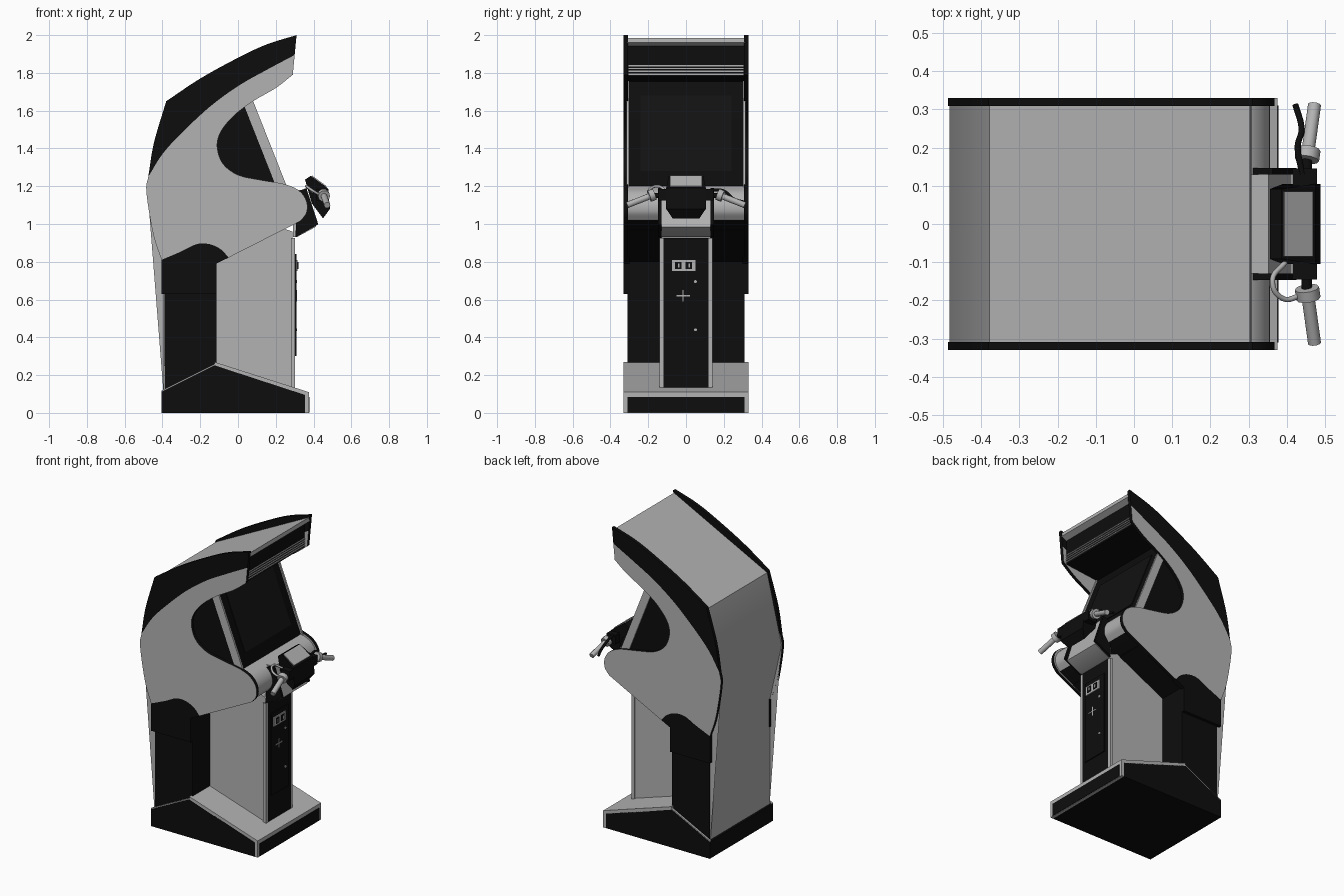
import bpy
import bmesh
from mathutils import Vector

if "Cube" in bpy.data.objects:
    bpy.data.objects.remove(bpy.data.objects["Cube"])


def material(name, value):
    mat = bpy.data.materials.new(name)
    colour = (value, value, value, 1)
    mat.use_nodes = True
    mat.diffuse_color = colour
    mat.node_tree.nodes["Principled BSDF"].inputs["Base Color"].default_value = colour
    return mat


GREY = material("light_grey", 0.45)
BLACK = material("black", 0.004)
GLASS = material("dark_glass", 0.006)


def spline(points, steps=6):
    """Smooth curve through the points, in the x-z plane."""
    pts = [Vector(p) for p in points]
    pts = [2 * pts[0] - pts[1]] + pts + [2 * pts[-1] - pts[-2]]
    out = []
    for a, b, c, d in zip(pts, pts[1:], pts[2:], pts[3:]):
        for i in range(steps):
            t = i / steps
            out.append(b + (c - a) * t / 2 + (2 * a - 5 * b + 4 * c - d) * t * t / 2
                       + (3 * b - a - 3 * c + d) * t ** 3 / 2)
    return [tuple(p) for p in out] + [tuple(points[-1])]


def prism(name, profile, y0, y1, mat, second=None, rule=None):
    """Extrude an x-z profile along y; faces passing the rule get the second colour."""
    bm = bmesh.new()
    face = bm.faces.new([bm.verts.new((x, y0, z)) for x, z in profile])
    side = bmesh.ops.extrude_face_region(bm, geom=[face])["geom"]
    moved = [v for v in side if isinstance(v, bmesh.types.BMVert)]
    bmesh.ops.translate(bm, vec=(0, y1 - y0, 0), verts=moved)
    bmesh.ops.recalc_face_normals(bm, faces=bm.faces)
    bm.normal_update()
    mesh = bpy.data.meshes.new(name)
    mesh.materials.append(mat)
    if second:
        mesh.materials.append(second)
        for f in bm.faces:
            f.material_index = int(rule(f.normal))
    bm.to_mesh(mesh)
    bm.free()
    obj = bpy.data.objects.new(name, mesh)
    bpy.context.collection.objects.link(obj)
    return obj


def box(name, x0, x1, y0, y1, z0, z1, mat):
    return prism(name, [(x0, z0), (x1, z0), (x1, z1), (x0, z1)], y0, y1, mat)


def pair(name, profile, inner, outer, mat, **paint):
    for label, s in (("right", -1), ("left", 1)):
        prism(f"{label}_{name}", profile, s * inner, s * outer, mat, **paint)


def tube(name, points, radius, mat, smooth=False):
    data = bpy.data.curves.new(name, "CURVE")
    data.dimensions = "3D"
    data.bevel_depth = radius
    data.bevel_resolution = 3
    data.use_fill_caps = True
    if smooth:
        s = data.splines.new("BEZIER")
        s.bezier_points.add(len(points) - 1)
        for bp, p in zip(s.bezier_points, points):
            bp.co = p
            bp.handle_left_type = bp.handle_right_type = "AUTO"
    else:
        s = data.splines.new("POLY")
        s.points.add(len(points) - 1)
        for sp, p in zip(s.points, points):
            sp.co = (*p, 1)
    data.materials.append(mat)
    obj = bpy.data.objects.new(name, data)
    bpy.context.collection.objects.link(obj)


# Shared outline curves of the side panels
arch = spline([(-.405, .81), (-.3, .855), (-.22, .893), (-.15, .893), (-.09, .865), (-.05, .822)])
seam = spline([(-.475, 1.25), (-.4, 1.37), (-.3, 1.48), (-.15, 1.62), (0, 1.73), (.15, 1.815), (.3, 1.895)])
back_low = spline([(-.405, .81), (-.45, .95), (-.485, 1.17), (-.475, 1.25)])
back_high = spline([(-.475, 1.25), (-.445, 1.43), (-.38, 1.65)])
crown = spline([(-.38, 1.65), (-.2, 1.77), (0, 1.88), (.15, 1.95), (.31, 2)])
mouth = spline([(.29, 1.79), (.2, 1.72), (.08, 1.65), (-.02, 1.575), (-.09, 1.49), (-.11, 1.41),
                (-.08, 1.32), (0, 1.26), (.12, 1.233), (.25, 1.21), (.325, 1.175), (.363, 1.12),
                (.363, 1.06), (.33, 1.015)])

# Side panels with dark edging, upper band and lower arch trim
pair("side_panel", back_low + seam[1:] + mouth + arch[::-1][:-1], .308, .33, BLACK,
     second=GREY, rule=lambda n: abs(n.y) > .9)
pair("side_band", back_high + crown[1:] + seam[::-1][:-1], .308, .33, BLACK)
pair("arch_trim", [(-.405, .63)] + arch + [(-.115, .79), (-.115, .63)], .3, .33, BLACK)

# Cabinet core and bent back panel
prism("cabinet_core", [(-.39, .02), (-.115, .02), (-.115, .8), (.22, .965), (.25, 1.19), (.03, 1.755),
                       (.27, 1.78), (.27, 1.955), (-.365, 1.625), (-.47, 1.19), (-.39, .81)],
      -.31, .31, BLACK)
rear = [(.303, 1.985), (-.378, 1.64), (-.482, 1.19), (-.396, .81), (-.396, .1)]
prism("back_panel", rear + [(x + .004, z - .025) for x, z in rear[::-1]], -.309, .309, GREY)

# Marquee slats
for i in range(4):
    z = 1.79 + i * .015
    box("marquee_slat", .268, .276, -.305, .305, z, z + .007, GREY)

# Monitor side strips, bezel and glass
pair("monitor_strip", [(.262, 1.19), (.205, 1.19), (-.02, 1.76), (.037, 1.76)], .303, .316, GREY)
prism("screen_glass", [(.21, 1.28), (.221, 1.28), (.065, 1.68), (.054, 1.68)], -.24, .24, GLASS)

# Rounded control deck
nose = spline([(.25, 1.2), (.315, 1.168), (.35, 1.12), (.352, 1.065), (.322, 1.02)])
prism("control_deck", nose + [(.2, .957), (.2, 1.2)], -.309, .309, GREY,
      second=BLACK, rule=lambda n: n.z < -.8)

# Base with grey tread and front frame
prism("base", [(-.405, 0), (.355, 0), (.355, .095), (-.125, .252), (-.405, .112)], -.33, .33, BLACK)
prism("base_tread", [(-.125, .25), (.355, .09), (.355, 0), (.375, 0), (.375, .11), (-.125, .27)],
      -.33, .33, GREY)
pair("base_rear_edging", [(-.405, .112), (-.125, .252), (-.125, .258), (-.405, .118)], .318, .33, GREY)
box("base_front_plate", .37, .378, -.31, .31, .002, .085, BLACK)

# Pedestal column with door and trim
prism("pedestal", [(-.12, .1), (.288, .1), (.288, .96), (.2, .99), (-.12, .85)], -.13, .13, GREY)
pair("door_trim", [(.28, .13), (.302, .13), (.302, .925), (.28, .925)], .118, .14, GREY)
box("door", .28, .303, -.118, .118, .135, .925, BLACK)
box("door_plate", .3, .309, -.09, .09, .3, .84, BLACK)

# Coin slots and small door fittings
box("coin_plate", .305, .316, -.075, .05, .75, .81, GREY)
for y in (-.04, .015):
    box("coin_slot", .314, .319, y - .017, y + .017, .762, .8, BLACK)
    box("slot_mark", .317, .321, y - .003, y + .006, .77, .79, GREY)
for z in (.44, .695):
    tube("door_lock", [(.305, .05, z), (.313, .05, z)], .008, GREY)
box("emblem_bar", .307, .312, -.05, .02, .617, .623, GREY)
box("emblem_post", .307, .312, -.018, -.012, .59, .65, GREY)

# Steering mount with dark cheeks
prism("steering_mount", [(.29, .93), (.31, .93), (.412, .985), (.352, 1.18), (.29, 1.18)], -.13, .13, GREY)
pair("mount_cheek", [(.305, .93), (.425, .998), (.362, 1.19), (.31, 1.17)], .13, .147, BLACK)

# Tapered dash fairing with grey window
dash = prism("dash_fairing", [(.355, 1.235), (.385, 1.255), (.475, 1.19), (.487, 1.08), (.45, 1.03), (.39, 1.11)],
             -.105, .105, BLACK)
for v in dash.data.vertices:
    v.co.y *= .68 if v.co.z < 1.06 else .87 if v.co.z > 1.22 else 1
prism("dash_window", [(.39, 1.25), (.465, 1.195), (.468, 1.201), (.393, 1.256)], -.085, .085, GREY)

# Handlebar, grips, flanges and switch boxes
tube("handlebar", [(.452, -.18, 1.15), (.45, 0, 1.16), (.452, .18, 1.15)], .014, BLACK)
for label, s in (("right", -1), ("left", 1)):
    tube(f"{label}_grip", [(.455, s * .19, 1.148), (.472, s * .312, 1.1)], .017, GREY)
    tube(f"{label}_flange", [(.452, s * .168, 1.157), (.456, s * .195, 1.147)], .032, GREY)
    y0, y1 = sorted((s * .1, s * .145))
    box(f"{label}_switch_box", .415, .478, y0, y1, 1.125, 1.185, BLACK)

# Brake lever and cable loop
tube("brake_lever", [(.44, .13, 1.18), (.428, .2, 1.175), (.438, .25, 1.135), (.422, .312, 1.115)],
     .008, BLACK, smooth=True)
tube("cable", [(.395, -.1, 1.17), (.362, -.15, 1.2), (.39, -.195, 1.18), (.44, -.185, 1.15)],
     .007, GREY, smooth=True)

# Smooth the rounded outlines, keep edges sharp
bpy.ops.object.select_all(action="DESELECT")
for obj in bpy.context.collection.objects:
    if obj.type == "MESH":
        obj.select_set(True)
        bpy.context.view_layer.objects.active = obj
bpy.ops.object.shade_smooth_by_angle()
